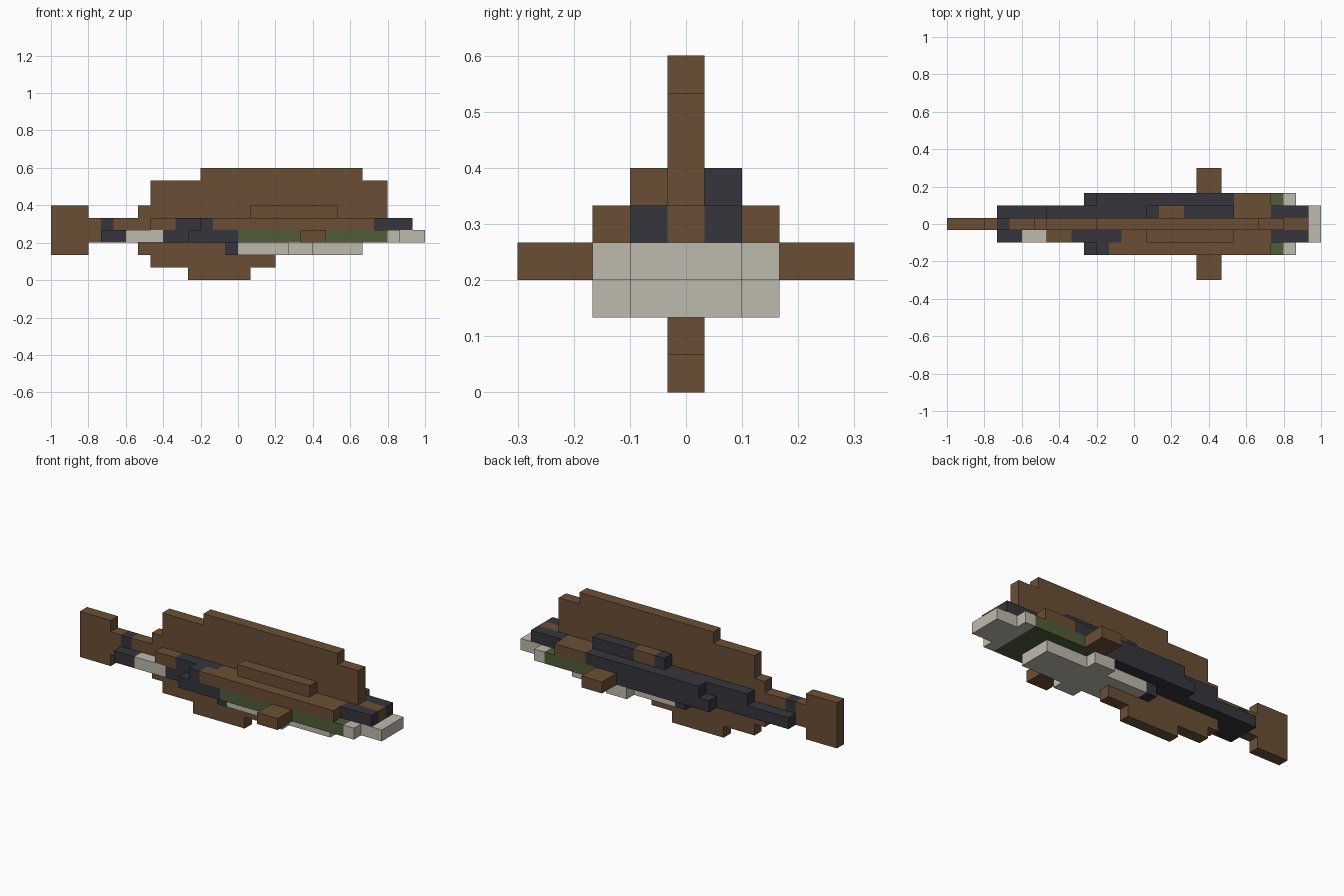
import bpy, bmesh

if "Cube" in bpy.data.objects:
    bpy.data.objects.remove(bpy.data.objects["Cube"], do_unlink=True)

U = 1 / 15          # size of one block


def linear(c):
    c /= 255
    return c / 12.92 if c <= 0.04045 else ((c + 0.055) / 1.055) ** 2.4


def material(name, rgb):
    m = bpy.data.materials.new(name)
    col = [linear(c) for c in rgb] + [1]
    m.use_nodes = True
    m.diffuse_color = col
    bsdf = m.node_tree.nodes["Principled BSDF"]
    bsdf.inputs["Base Color"].default_value = col
    bsdf.inputs["Roughness"].default_value = 0.9
    return m


MATS = {
    "brown": material("brown", (106, 79, 53)),
    "dark": material("charcoal", (54, 53, 60)),
    "beige": material("beige", (190, 186, 174)),
    "green": material("olive_green", (82, 92, 58)),
}


def finish(name, bm, colours):
    bmesh.ops.recalc_face_normals(bm, faces=bm.faces)
    me = bpy.data.meshes.new(name)
    bm.to_mesh(me)
    bm.free()
    for c in colours:
        me.materials.append(MATS[c])
    ob = bpy.data.objects.new(name, me)
    bpy.context.collection.objects.link(ob)
    return ob


def bar(name, y, z, start, *segments):
    """Long bar along x; y and z are block ranges, segments are (end, colour)."""
    bm = bmesh.new()
    colours = list(dict.fromkeys(c for _, c in segments))

    def ring(i):
        return [bm.verts.new((i * U - 1, (a - 0.5) * U, b * U))
                for a, b in ((y[0], z[0]), (y[1], z[0]), (y[1], z[1]), (y[0], z[1]))]

    prev = ring(start)
    bm.faces.new(prev).material_index = 0
    for end, colour in segments:
        cur = ring(end)
        mi = colours.index(colour)
        for n in range(4):
            m = (n + 1) % 4
            bm.faces.new((prev[n], prev[m], cur[m], cur[n])).material_index = mi
        prev = cur
    bm.faces.new(prev).material_index = mi
    return finish(name, bm, colours)


def plate(name, outline, colour):
    """Stepped x-z outline, one block thick, on the centre plane."""
    bm = bmesh.new()
    face = bm.faces.new([bm.verts.new((x * U - 1, -U / 2, z * U)) for x, z in outline])
    new = bmesh.ops.extrude_face_region(bm, geom=[face])["geom"]
    verts = [v for v in new if isinstance(v, bmesh.types.BMVert)]
    bmesh.ops.translate(bm, verts=verts, vec=(0, U, 0))
    return finish(name, bm, [colour])


# Centre plane: tail, back fin, belly fin
plate("tail_fin", [(0, 2), (3, 2), (3, 6), (0, 6)], "brown")
plate("back_fin", [(7, 5), (27, 5), (27, 8), (25, 8), (25, 9), (12, 9),
                   (12, 8), (8, 8), (8, 6), (7, 6)], "brown")
plate("belly_fin", [(11, 0), (16, 0), (16, 1), (18, 1), (18, 2), (15, 2), (15, 3),
                    (7, 3), (7, 2), (8, 2), (8, 1), (11, 1)], "brown")

# Spine and core
C = (0, 1)
bar("spine", C, (4, 5), 3, (4, "brown"), (5, "dark"), (29, "brown"))
bar("core", C, (3, 4), 3, (4, "brown"), (15, "dark"), (27, "green"), (30, "beige"))
bar("belly_core", C, (2, 3), 15, (25, "beige"))

# Right flank (front side)
R1, R2 = (-1, 0), (-2, -1)
bar("right_shoulder", R1, (5, 6), 16, (23, "brown"))
bar("right_upper_inner", R1, (4, 5), 8, (10, "brown"), (14, "dark"), (26, "brown"), (29, "dark"))
bar("right_upper_outer", R2, (4, 5), 12, (13, "dark"), (26, "brown"))
bar("right_lower_inner", R1, (3, 4), 4, (6, "dark"), (9, "beige"), (15, "dark"),
    (27, "green"), (30, "beige"))
bar("right_lower_outer", R2, (3, 4), 11, (15, "dark"), (27, "green"), (28, "beige"))

# Left flank (back side)
L1, L2 = (1, 2), (2, 3)
bar("left_shoulder", L1, (5, 6), 16, (17, "dark"), (19, "brown"), (23, "dark"))
bar("left_upper_inner", L1, (4, 5), 8, (23, "dark"), (26, "brown"), (29, "dark"))
bar("left_upper_outer", L2, (4, 5), 12, (23, "dark"), (26, "brown"))
bar("left_lower_inner", L1, (3, 4), 4, (15, "dark"), (27, "green"), (30, "beige"))
bar("left_lower_outer", L2, (3, 4), 11, (21, "dark"), (27, "green"), (28, "beige"))

# Belly sides and side fins, the same on both flanks
for side, inner, outer, fin in (("right", R1, R2, (-4, -2)), ("left", L1, L2, (3, 5))):
    bar(side + "_belly", inner, (2, 3), 14, (15, "dark"), (25, "beige"))
    bar(side + "_belly_bulge", outer, (2, 3), 19, (21, "beige"))
    bar(side + "_side_fin", fin, (3, 4), 20, (22, "brown"))
